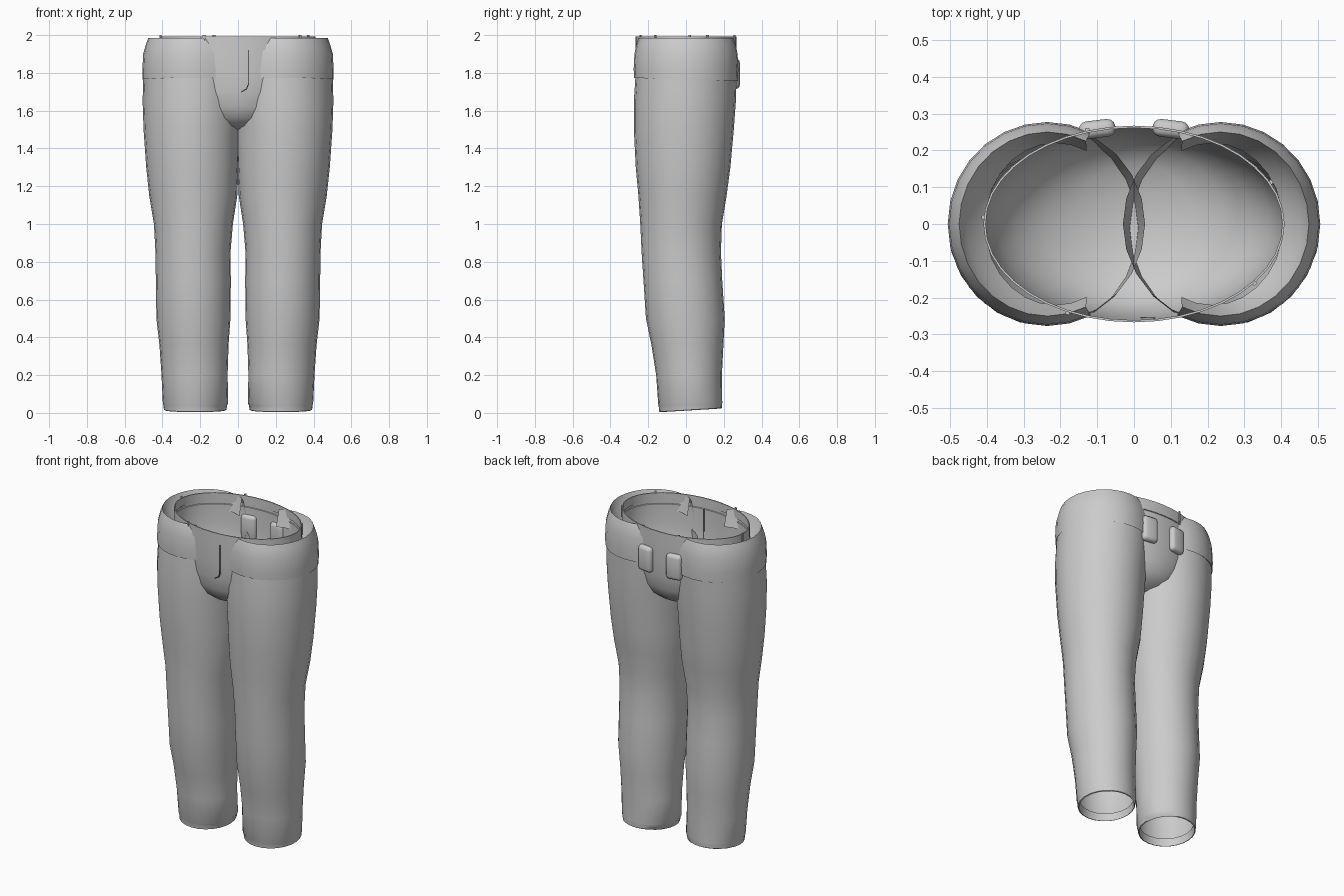
import bpy, bmesh, math

if "Cube" in bpy.data.objects:
    bpy.data.objects.remove(bpy.data.objects["Cube"])

grey = bpy.data.materials.new("cloth grey")
grey.diffuse_color = (0.6, 0.6, 0.6, 1)
grey.use_nodes = True
grey.node_tree.nodes["Principled BSDF"].inputs["Base Color"].default_value = grey.diffuse_color
dark = bpy.data.materials.new("seam grey")
dark.diffuse_color = (0.12, 0.12, 0.12, 1)
dark.use_nodes = True
dark.node_tree.nodes["Principled BSDF"].inputs["Base Color"].default_value = dark.diffuse_color


def finish(name, bm, mat=grey, angle=50):
    me = bpy.data.meshes.new(name)
    bm.to_mesh(me)
    bm.free()
    ob = bpy.data.objects.new(name, me)
    bpy.context.collection.objects.link(ob)
    me.materials.append(mat)
    bpy.ops.object.select_all(action='DESELECT')
    ob.select_set(True)
    bpy.context.view_layer.objects.active = ob
    bpy.ops.object.shade_smooth_by_angle(angle=math.radians(angle))
    return ob


def loft(name, rings, sides=24, cap=False, keep=None):
    """Rings are (z, x0, x1, y0, y1, tilt); tilt raises z along y."""
    bm = bmesh.new()
    loops = []
    for z, x0, x1, y0, y1, tilt in rings:
        cx, cy, rx, ry = (x0 + x1) / 2, (y0 + y1) / 2, (x1 - x0) / 2, (y1 - y0) / 2
        loop = []
        for i in range(sides):
            a = 2 * math.pi * i / sides
            y = cy + ry * math.sin(a)
            loop.append(bm.verts.new((cx + rx * math.cos(a), y, z + tilt * y)))
        loops.append(loop)
    for lo, hi in zip(loops, loops[1:]):
        for i in range(sides):
            j = (i + 1) % sides
            bm.faces.new((lo[i], lo[j], hi[j], hi[i]))
    if cap:
        bm.faces.new(loops[0][::-1])
    if keep:
        bad = [f for f in bm.faces if not keep(f.calc_center_median())]
        bmesh.ops.delete(bm, geom=bad, context='FACES')
    return finish(name, bm)


def mirrored(ob, name):
    bm = bmesh.new()
    bm.from_mesh(ob.data)
    bmesh.ops.scale(bm, vec=(-1, 1, 1), verts=bm.verts)
    bmesh.ops.reverse_faces(bm, faces=bm.faces)
    return finish(name, bm)


# Legs: open tubes with a folded hem
leg = loft("left_leg", [
    (0.06, 0.07, 0.38, -0.13, 0.175, 0.06),
    (0.012, 0.068, 0.385, -0.135, 0.185, 0.06),
    (0.015, 0.062, 0.392, -0.142, 0.19, 0.06),
    (0.045, 0.056, 0.396, -0.145, 0.192, 0.04),
    (0.05, 0.052, 0.398, -0.147, 0.192, 0.04),
    (0.20, 0.055, 0.405, -0.158, 0.19, 0),
    (0.36, 0.05, 0.416, -0.183, 0.198, 0),
    (0.50, 0.04, 0.432, -0.212, 0.205, 0),
    (0.70, 0.038, 0.435, -0.225, 0.192, 0),
    (0.85, 0.04, 0.437, -0.235, 0.185, 0),
    (1.00, 0.027, 0.445, -0.242, 0.19, 0),
    (1.15, 0.004, 0.47, -0.252, 0.215, 0),
    (1.30, -0.003, 0.486, -0.266, 0.235, 0),
    (1.50, -0.012, 0.50, -0.276, 0.253, 0),
    (1.65, -0.025, 0.505, -0.276, 0.264, 0),
    (1.775, -0.03, 0.502, -0.268, 0.268, 0)])
mirrored(leg, "right_leg")

# Hip rolls: rounded bands with an inner lip, outer half only
hip = loft("left_hip", [
    (1.775, -0.03, 0.498, -0.264, 0.264, -0.03),
    (1.765, -0.035, 0.506, -0.275, 0.275, -0.03),
    (1.82, -0.035, 0.506, -0.277, 0.277, 0),
    (1.90, -0.03, 0.502, -0.273, 0.273, 0),
    (1.95, -0.02, 0.488, -0.263, 0.263, 0),
    (1.985, -0.005, 0.475, -0.25, 0.25, 0),
    (1.93, 0.0, 0.455, -0.235, 0.235, 0),
    (1.88, 0.02, 0.405, -0.22, 0.22, 0)],
    sides=28, keep=lambda c: c.x > 0.13)
mirrored(hip, "right_hip")

# Pelvis: hollow bowl with a raised waistband
pelvis = [(1.488, .02, .015), (1.497, .09, .09), (1.52, .17, .165), (1.56, .25, .215),
          (1.62, .32, .242), (1.70, .37, .256), (1.80, .40, .262), (1.92, .405, .262),
          (1.922, .409, .267), (1.992, .409, .267), (1.992, .403, .261), (1.94, .403, .261)]
loft("pelvis", [(z, -a, a, -b, b, 0) for z, a, b in pelvis], sides=40, cap=True)


def box(name, loc, size, turn=0, mat=grey, bevel=0):
    bm = bmesh.new()
    bmesh.ops.create_cube(bm, size=1)
    bmesh.ops.scale(bm, vec=size, verts=bm.verts)
    if bevel:
        bmesh.ops.bevel(bm, geom=bm.edges[:], offset=bevel, segments=3,
                        profile=0.5, affect='EDGES')
    ob = finish(name, bm, mat)
    ob.location = loc
    ob.rotation_euler.z = turn
    return ob


# Back pockets: soft pads
for side, x in (("left", 0.10), ("right", -0.10)):
    box(side + "_back_pocket", (x, 0.258, 1.795), (0.10, 0.048, 0.16),
        -0.12 if x > 0 else 0.12, bevel=0.022)

# Belt loops around the waistband
for i, deg in enumerate((244, 323, 25, 108, 176)):
    a = math.radians(deg)
    x, y = 0.411 * math.cos(a), 0.269 * math.sin(a)
    turn = math.atan2(y / 0.269 ** 2, x / 0.411 ** 2)
    box("belt_loop_%d" % (i + 1), (x, y, 1.965), (0.008, 0.012, 0.07), turn)

# Fly seam: thin strips bending towards the middle
path = [(0.055, 1.92), (0.055, 1.74), (0.045, 1.715), (0.02, 1.70)]
for i, ((xa, za), (xb, zb)) in enumerate(zip(path, path[1:])):
    ob = box("fly_seam_%d" % (i + 1), ((xa + xb) / 2, -0.259, (za + zb) / 2),
             (0.005, 0.009, math.hypot(xb - xa, zb - za) + 0.003), mat=dark)
    ob.rotation_euler.y = math.atan2(xb - xa, zb - za)
